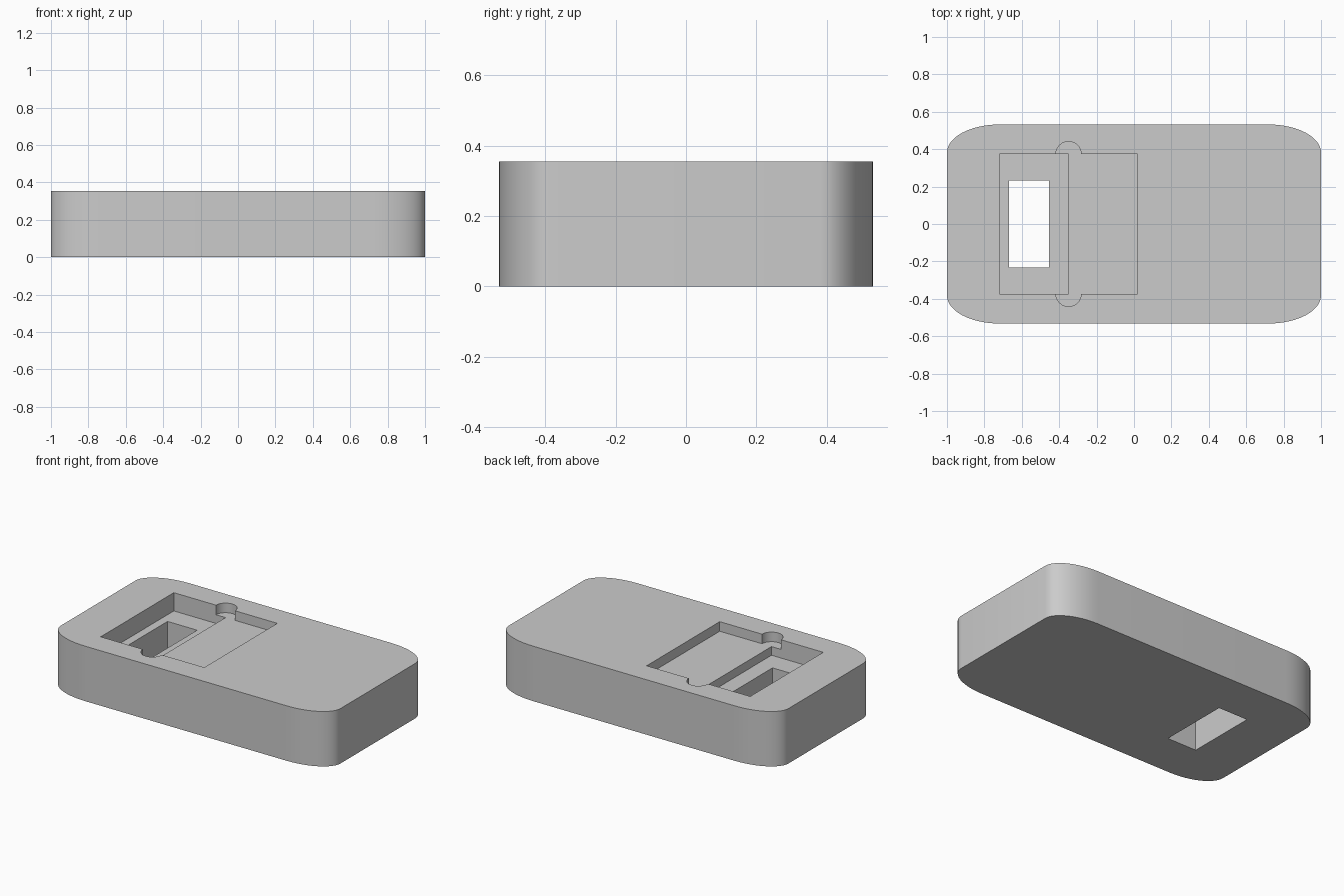
import bpy
import bmesh
from math import cos, sin, pi, radians

default = bpy.data.objects.get("Cube")
if default:
    bpy.data.objects.remove(default, do_unlink=True)

LENGTH, WIDTH, HEIGHT = 2.0, 1.064, 0.355
POCKET_LEFT, STEP, POCKET_RIGHT, POCKET_Y = -0.72, -0.35, 0.02, 0.373
SHALLOW, DEEP, NOTCH = 0.062, 0.118, 0.068

grey = bpy.data.materials.new("plain grey")
grey.use_nodes = True
colour = (0.6, 0.6, 0.6, 1)
grey.diffuse_color = colour
grey.node_tree.nodes["Principled BSDF"].inputs["Base Color"].default_value = colour


def arc(cx, cy, rx, ry, start, end, steps):
    angles = [start + (end - start) * i / steps for i in range(steps + 1)]
    return [(cx + rx * cos(a), cy + ry * sin(a)) for a in angles]


def rectangle(x0, x1, y):
    return [(x0, -y), (x1, -y), (x1, y), (x0, y)]


def prism(name, outline, bottom, top):
    """Extrude a counter-clockwise outline from bottom to top."""
    bm = bmesh.new()
    face = bm.faces.new([bm.verts.new((x, y, bottom)) for x, y in outline])
    grown = bmesh.ops.extrude_face_region(bm, geom=[face])["geom"]
    verts = [g for g in grown if isinstance(g, bmesh.types.BMVert)]
    bmesh.ops.translate(bm, verts=verts, vec=(0, 0, top - bottom))
    bmesh.ops.recalc_face_normals(bm, faces=bm.faces)
    mesh = bpy.data.meshes.new(name)
    bm.to_mesh(mesh)
    bm.free()
    mesh.materials.append(grey)
    obj = bpy.data.objects.new(name, mesh)
    bpy.context.collection.objects.link(obj)
    return obj


# Block with stretched round corners
rx, ry = 0.28, 0.15
cx, cy = LENGTH / 2 - rx, WIDTH / 2 - ry
block_outline = []
for i, (sx, sy) in enumerate([(1, 1), (-1, 1), (-1, -1), (1, -1)]):
    block_outline += arc(sx * cx, sy * cy, rx, ry, i * pi / 2, (i + 1) * pi / 2, 12)
block = prism("block", block_outline, 0, HEIGHT)

# Shallow pocket with a half-round finger notch on each side
pocket_outline = [(POCKET_LEFT, -POCKET_Y)]
pocket_outline += arc(STEP, -POCKET_Y, NOTCH, NOTCH, pi, 2 * pi, 16)
pocket_outline += [(POCKET_RIGHT, -POCKET_Y), (POCKET_RIGHT, POCKET_Y)]
pocket_outline += arc(STEP, POCKET_Y, NOTCH, NOTCH, 0, pi, 16)
pocket_outline += [(POCKET_LEFT, POCKET_Y)]

# Pocket, deeper half and through slot
cutters = [
    prism("pocket_cutter", pocket_outline, HEIGHT - SHALLOW, HEIGHT + 0.1),
    prism("deep_cutter", rectangle(POCKET_LEFT, STEP, POCKET_Y),
          HEIGHT - DEEP, HEIGHT + 0.2),
    prism("slot_cutter", rectangle(-0.667, -0.455, 0.233), -0.1, HEIGHT + 0.3),
]
bpy.ops.object.select_all(action='DESELECT')
bpy.context.view_layer.objects.active = block
block.select_set(True)
for cutter in cutters:
    cutter.hide_render = True
    cut = block.modifiers.new(cutter.name, 'BOOLEAN')
    cut.operation = 'DIFFERENCE'
    cut.solver = 'EXACT'
    cut.object = cutter
    bpy.ops.object.modifier_apply(modifier=cut.name)
    bpy.data.objects.remove(cutter, do_unlink=True)

bpy.ops.object.shade_smooth_by_angle(angle=radians(30))
